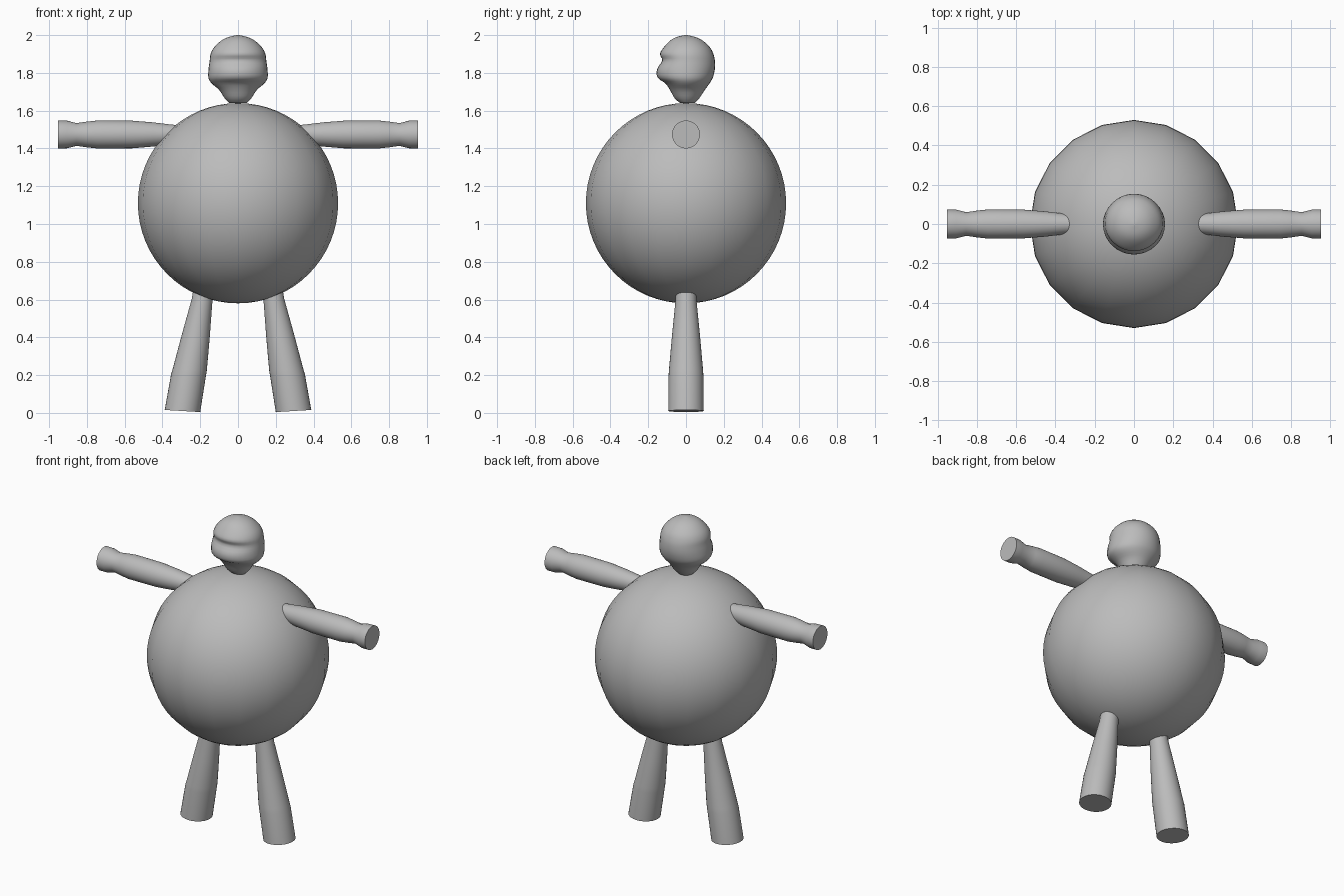
import bpy, bmesh, math
from mathutils import Vector

cube = bpy.data.objects.get("Cube")
if cube:
    bpy.data.objects.remove(cube)

grey = bpy.data.materials.new("plain grey")
grey.use_nodes = True
grey.diffuse_color = (0.5, 0.5, 0.5, 1)
grey.node_tree.nodes["Principled BSDF"].inputs["Base Color"].default_value = (0.5, 0.5, 0.5, 1)


def finish(name, bm, angle=40):
    bmesh.ops.recalc_face_normals(bm, faces=bm.faces)
    mesh = bpy.data.meshes.new(name)
    bm.to_mesh(mesh)
    bm.free()
    mesh.materials.append(grey)
    obj = bpy.data.objects.new(name, mesh)
    bpy.context.collection.objects.link(obj)
    bpy.ops.object.select_all(action='DESELECT')
    obj.select_set(True)
    bpy.context.view_layer.objects.active = obj
    bpy.ops.object.shade_smooth_by_angle(angle=math.radians(angle))
    return obj


def loft(name, rings, angle=40):
    """Skin a list of point rings and cap both ends."""
    bm = bmesh.new()
    loops = [[bm.verts.new(p) for p in ring] for ring in rings]
    for a, b in zip(loops, loops[1:]):
        for i in range(len(a)):
            j = (i + 1) % len(a)
            bm.faces.new((a[i], a[j], b[j], b[i]))
    bm.faces.new(loops[0])
    bm.faces.new(loops[-1])
    return finish(name, bm, angle)


def angles(n):
    return [math.tau * i / n for i in range(n)]


def smooth_profile(rows, steps):
    """Catmull-Rom resampling of profile rows."""
    rows = [Vector(r) for r in rows]
    pts = [rows[0]] + rows + [rows[-1]]
    out = []
    for p0, p1, p2, p3 in zip(pts, pts[1:], pts[2:], pts[3:]):
        for s in range(steps):
            t = s / steps
            out.append(p1 + (p2 - p0) * (t / 2)
                       + (p0 * 2 - p1 * 5 + p2 * 4 - p3) * (t * t / 2)
                       + (p1 * 3 - p0 - p2 * 3 + p3) * (t ** 3 / 2))
    return out + [rows[-1]]


# Round body
bm = bmesh.new()
bmesh.ops.create_uvsphere(bm, u_segments=20, v_segments=32, radius=0.53)
bmesh.ops.translate(bm, verts=bm.verts, vec=(0, 0, 1.11))
finish("body", bm)

# Head: height, half width, back depth, front depth
head = [(1.64, .045, .045, .03), (1.665, .07, .07, .06), (1.71, .10, .10, .085),
        (1.745, .14, .125, .11), (1.775, .157, .142, .15), (1.82, .156, .153, .153),
        (1.865, .15, .153, .126), (1.9, .145, .145, .138), (1.935, .127, .127, .118),
        (1.97, .09, .09, .085), (1.99, .05, .05, .05), (2.0, .006, .006, .006)]
rings = []
for z, wide, back, front in (((*[r[0]], *r[1:]) for r in
                              [tuple(a) for a in smooth_profile([Vector(h) for h in head], 3)])):
    rings.append([(wide * math.cos(a), (back if math.sin(a) > 0 else front) * math.sin(a), z)
                  for a in angles(32)])
loft("head", rings, 60)

# Arms: distance from centre, radius
arm = [(.25, .045), (.35, .052), (.45, .064), (.56, .073), (.745, .074),
       (.80, .068), (.855, .06), (.905, .073), (.952, .074)]
# Legs: distance from centre, height, radius
leg = [(.17, .75, .05), (.19, .6, .055), (.225, .4, .075), (.255, .23, .09),
       (.262, .2, .092), (.294, .01, .094)]
for side, sign in (("left", 1), ("right", -1)):
    loft(side + "_arm", [[(sign * x, r * math.cos(a), 1.474 + r * math.sin(a))
                          for a in angles(32)] for x, r in arm])
    loft(side + "_leg", [[(sign * (x + r * math.cos(a)), r * math.sin(a),
                           z + .06 * r * math.cos(a))
                          for a in angles(32)] for x, z, r in leg])
